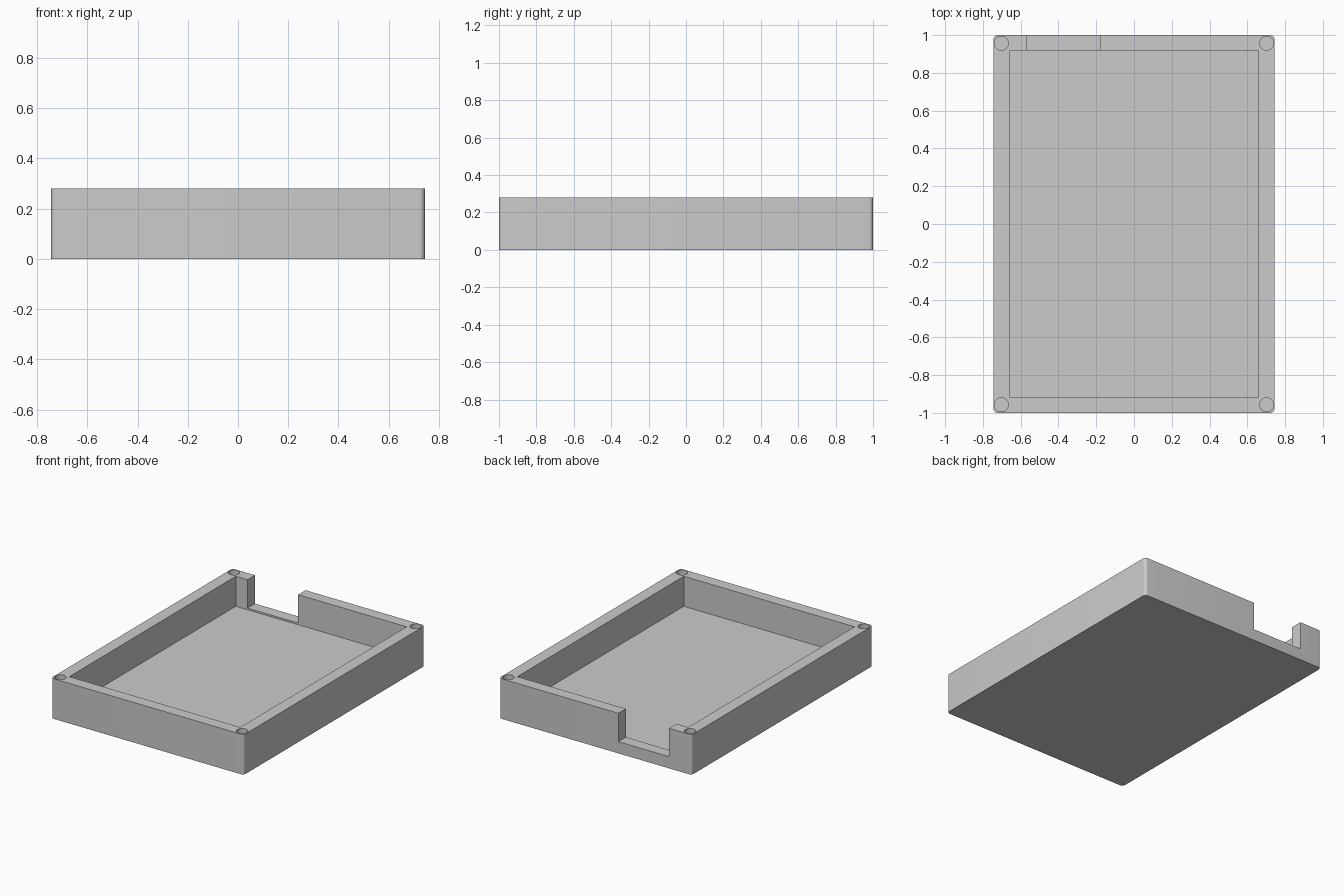
import bpy
import bmesh
from mathutils import Matrix, Vector

old = bpy.data.objects.get("Cube")
if old:
    bpy.data.objects.remove(old, do_unlink=True)

# Overall sizes
HALF_X, HALF_Y, HEIGHT = 0.744, 1.0, 0.28
IN_X, IN_Y, FLOOR = 0.66, 0.918, 0.07
NOTCH_LEFT, NOTCH_RIGHT, NOTCH_Z = -0.569, -0.178, 0.082
HOLE_X, HOLE_Y, HOLE_R, HOLE_Z = 0.702, 0.957, 0.037, 0.07
ABOVE = HEIGHT + 0.1

grey = bpy.data.materials.new("plain grey")
grey.use_nodes = True
colour = (0.6, 0.6, 0.6, 1.0)
grey.diffuse_color = colour
grey.node_tree.nodes["Principled BSDF"].inputs["Base Color"].default_value = colour


def finish(bm, name):
    mesh = bpy.data.meshes.new(name)
    bm.to_mesh(mesh)
    bm.free()
    mesh.materials.append(grey)
    obj = bpy.data.objects.new(name, mesh)
    bpy.context.collection.objects.link(obj)
    return obj


def box(name, low, high, radius=0.0):
    """Box between two corners, with optional rounded upright edges."""
    low, high = Vector(low), Vector(high)
    bm = bmesh.new()
    place = Matrix.Translation((low + high) / 2) @ Matrix.Diagonal((*(high - low), 1))
    bmesh.ops.create_cube(bm, size=1, matrix=place)
    if radius:
        upright = [e for e in bm.edges
                   if abs(e.verts[0].co.z - e.verts[1].co.z) > 0.01]
        bmesh.ops.bevel(bm, geom=upright, offset=radius, segments=6,
                        profile=0.5, affect='EDGES')
    return finish(bm, name)


def peg(name, x, y):
    bm = bmesh.new()
    bmesh.ops.create_cone(bm, cap_ends=True, segments=32, radius1=HOLE_R,
                          radius2=HOLE_R, depth=ABOVE - HOLE_Z,
                          matrix=Matrix.Translation((x, y, (ABOVE + HOLE_Z) / 2)))
    return finish(bm, name)


# Solid outer body
tray = box("open_tray", (-HALF_X, -HALF_Y, 0), (HALF_X, HALF_Y, HEIGHT), 0.022)

# Cutters: cavity, rear wall notch and corner screw holes
cutters = [
    box("cavity_cutter", (-IN_X, -IN_Y, FLOOR), (IN_X, IN_Y, ABOVE)),
    box("notch_cutter", (NOTCH_LEFT, IN_Y - 0.1, NOTCH_Z),
        (NOTCH_RIGHT, HALF_Y + 0.1, ABOVE)),
]
for sx in (-1, 1):
    for sy in (-1, 1):
        cutters.append(peg("hole_cutter", sx * HOLE_X, sy * HOLE_Y))

bpy.ops.object.select_all(action='DESELECT')
bpy.context.view_layer.objects.active = tray
tray.select_set(True)
for cutter in cutters:
    cutter.hide_render = True
    mod = tray.modifiers.new("cut", 'BOOLEAN')
    mod.operation = 'DIFFERENCE'
    mod.solver = 'EXACT'
    mod.object = cutter
    bpy.ops.object.modifier_apply(modifier=mod.name)
    bpy.data.objects.remove(cutter, do_unlink=True)

# Smooth the round corners and holes, keep the other edges crisp
bpy.ops.object.shade_smooth_by_angle(angle=0.6)
